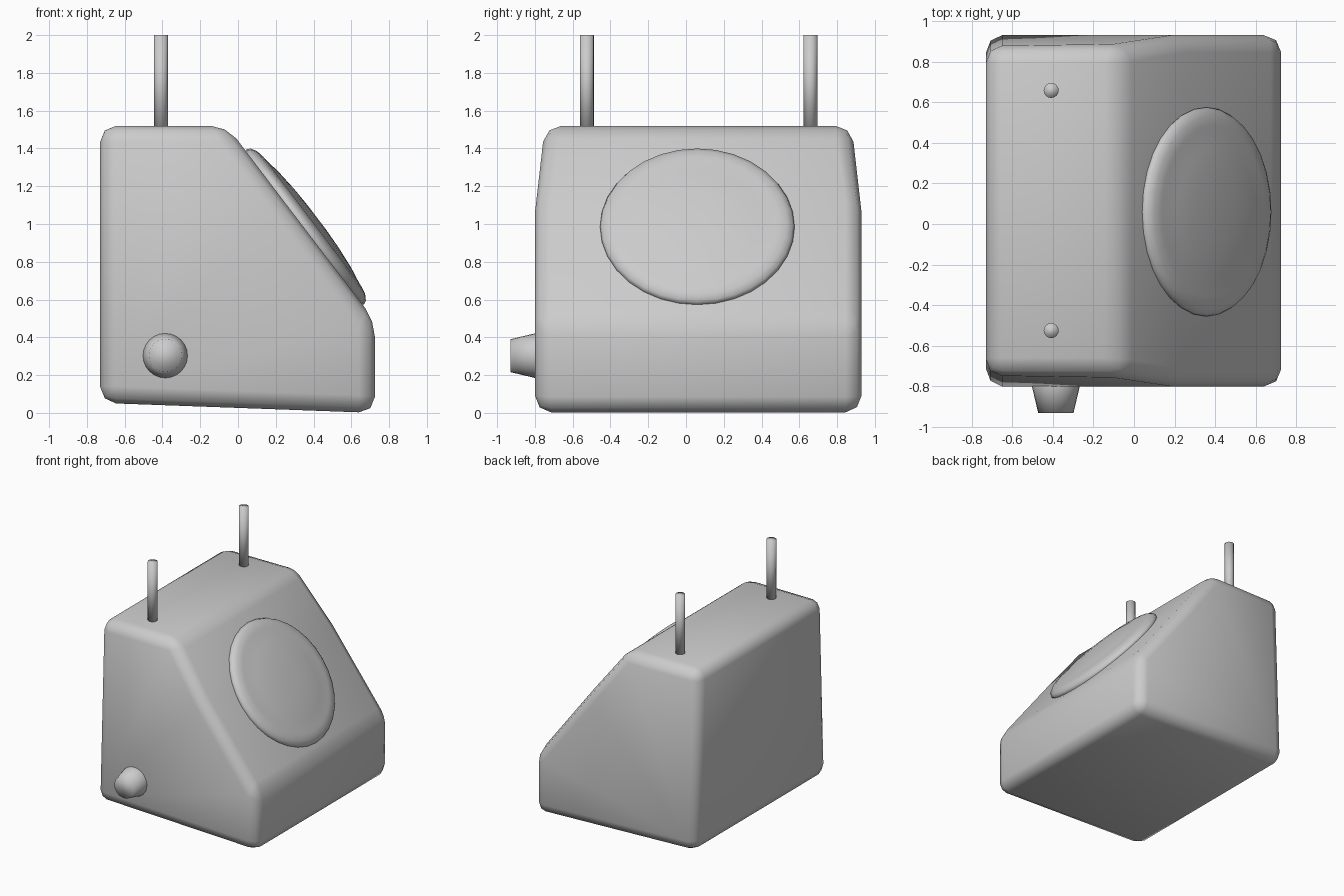
import bpy, bmesh, math
from mathutils import Matrix, Vector

if "Cube" in bpy.data.objects:
    bpy.data.objects.remove(bpy.data.objects["Cube"])


def finish(name, bm):
    """Turn a bmesh into a named, smooth-shaded object."""
    bmesh.ops.recalc_face_normals(bm, faces=bm.faces[:])
    for f in bm.faces:
        f.smooth = True
    me = bpy.data.meshes.new(name)
    bm.to_mesh(me)
    bm.free()
    ob = bpy.data.objects.new(name, me)
    bpy.context.collection.objects.link(ob)
    return ob


def lathe(name, profile, sides, base, axis):
    """Revolve (radius, height) points around an axis, capping both ends."""
    bm = bmesh.new()
    rot = Vector(axis).to_track_quat('Z', 'Y').to_matrix().to_4x4()
    mat = Matrix.Translation(base) @ rot
    rings = []
    for r, h in profile:
        rings.append([bm.verts.new(mat @ Vector((
            r * math.cos(2 * math.pi * i / sides),
            r * math.sin(2 * math.pi * i / sides), h))) for i in range(sides)])
    for a, b in zip(rings, rings[1:]):
        for i in range(sides):
            j = (i + 1) % sides
            bm.faces.new((a[i], a[j], b[j], b[i]))
    bm.faces.new(rings[0])
    bm.faces.new(rings[-1])
    return finish(name, bm)


# Wedge body: side profile (x, z, inward taper), narrower near the top
profile = [(-0.73, 0.053, 0), (0.725, 0.0, 0), (0.725, 0.487, 0),
           (0.243, 1.12, 0), (-0.06, 1.52, 0.055), (-0.73, 1.52, 0.055)]
bm = bmesh.new()
front = [bm.verts.new((x, -0.80 + t, z)) for x, z, t in profile]
back = [bm.verts.new((x, 0.93 - t, z)) for x, z, t in profile]
for i in range(6):
    j = (i + 1) % 6
    bm.faces.new((front[i], front[j], back[j], back[i]))
for side in (front, back):
    bm.faces.new((side[0], side[1], side[2], side[3]))
    bm.faces.new((side[0], side[3], side[4], side[5]))
body = finish("body", bm)
bev = body.modifiers.new("rounded_edges", 'BEVEL')
bev.width = 0.085
bev.segments = 2
bev.limit_method = 'ANGLE'
bev.angle_limit = math.radians(25)

# Round domed panel on the sloping face
lathe("dome_panel",
      [(0.50, -0.03), (0.515, 0.005), (0.505, 0.025), (0.475, 0.043),
       (0.43, 0.052), (0.41, 0.053), (0.32, 0.068), (0.2, 0.079), (0.08, 0.084)],
      32, (0.352, 0.06, 0.982), (0.797, 0, 0.604))

# Tapered knob on the front side
lathe("knob", [(0.118, -0.03), (0.118, 0.0), (0.087, 0.13)],
      24, (-0.385, -0.80, 0.303), (0, -1, 0))

# Two upright rods on the top
for i, y in enumerate((-0.525, 0.658)):
    lathe(f"rod_{i + 1}", [(0.037, 0.0), (0.037, 0.52)],
          16, (-0.408, y, 1.48), (0, 0, 1))
